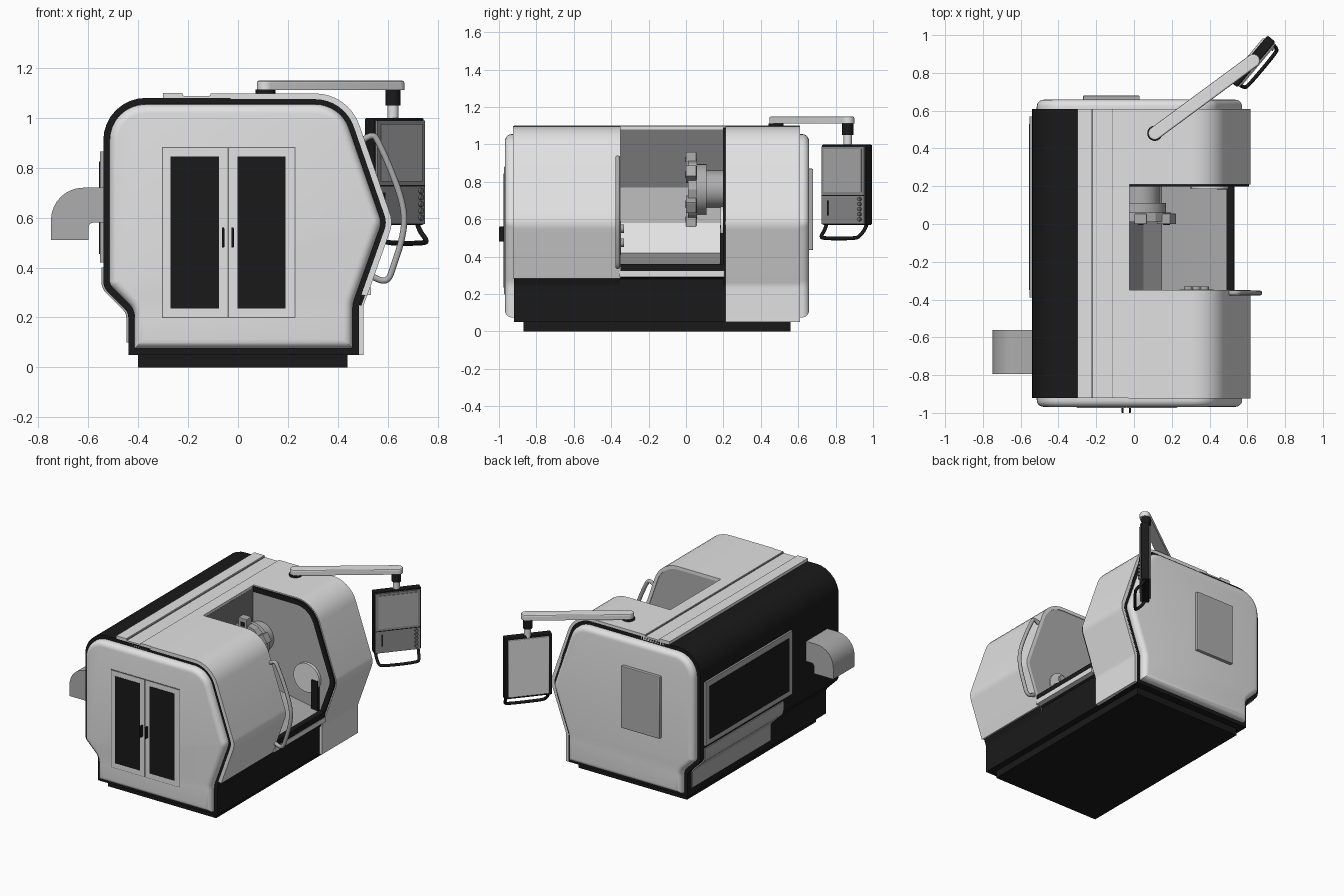
import bpy, bmesh
from math import radians, atan2, tan, cos, sin, pi
from mathutils import Vector, Matrix

if "Cube" in bpy.data.objects:
    bpy.data.objects.remove(bpy.data.objects["Cube"])


def material(name, v):
    m = bpy.data.materials.new(name)
    m.use_nodes = True
    m.diffuse_color = (v, v, v, 1)
    m.node_tree.nodes["Principled BSDF"].inputs["Base Color"].default_value = (v, v, v, 1)
    return m


LIGHT = material("light grey paint", 0.76)
BLACK = material("black paint", 0.01)
MID = material("mid grey metal", 0.42)
KEYPAD = material("keypad grey", 0.27)
DARK = material("dark grey panel", 0.18)


def finish(name, bm, mats):
    bmesh.ops.recalc_face_normals(bm, faces=bm.faces[:])
    me = bpy.data.meshes.new(name)
    bm.to_mesh(me)
    bm.free()
    ob = bpy.data.objects.new(name, me)
    bpy.context.collection.objects.link(ob)
    for m in mats if isinstance(mats, list) else [mats]:
        me.materials.append(m)
    bpy.ops.object.select_all(action='DESELECT')
    ob.select_set(True)
    bpy.context.view_layer.objects.active = ob
    bpy.ops.object.shade_smooth_by_angle(angle=radians(20))
    return ob


def rounded(corners, off=0.0, closed=True, steps=8):
    """Clockwise corner list (x, z, radius) -> offset path with rounded corners."""
    n = len(corners)
    P = [Vector(c[:2]) for c in corners]
    out = []
    for i, p in enumerate(P):
        d1 = (p - P[i - 1]).normalized()
        d2 = (P[(i + 1) % n] - p).normalized()
        if not closed and i == 0:
            d1 = d2
        if not closed and i == n - 1:
            d2 = d1
        n1, n2 = Vector((-d1.y, d1.x)), Vector((-d2.y, d2.x))
        c = p + (n1 + n2) * off / (1 + n1.dot(n2))
        turn = atan2(d1.x * d2.y - d1.y * d2.x, d1.dot(d2))
        side = 1 if turn < 0 else -1
        if corners[i][2] == 0 or abs(turn) < 0.01:
            out.append(c)
            continue
        r = max(corners[i][2] + side * off, 0.006)
        centre = c - d1 * r * tan(abs(turn) / 2) - n1 * side * r
        for k in range(steps + 1):
            out.append(centre + Matrix.Rotation(turn * k / steps, 2) @ n1 * side * r)
    return out


def loft(name, rings, mats, rule=None):
    """Rings are (2D path, y) pairs of equal length, bridged and capped."""
    bm = bmesh.new()
    V = [[bm.verts.new((p[0], y, p[1])) for p in path] for path, y in rings]
    n = len(V[0])
    for a, b in zip(V, V[1:]):
        for i in range(n):
            bm.faces.new((a[i], a[(i + 1) % n], b[(i + 1) % n], b[i]))
    bm.faces.new(V[0])
    bm.faces.new(V[-1])
    if rule:
        bm.normal_update()
        for f in bm.faces:
            f.material_index = rule(f)
    return finish(name, bm, mats)


def prism(name, path, y0, y1, mats, rule=None):
    return loft(name, [(path, y0), (path, y1)], mats, rule)


def box(name, lo, hi, mat, bevel=0.0):
    bm = bmesh.new()
    bmesh.ops.create_cube(bm, size=1)
    for v in bm.verts:
        v.co = [(a + b) / 2 + c * (b - a) for a, b, c in zip(lo, hi, v.co)]
    if bevel:
        bmesh.ops.bevel(bm, geom=bm.edges[:], offset=bevel, segments=2, affect='EDGES', profile=0.5)
    return finish(name, bm, mat)


def cylinder(name, a, b, r, mat, sides=32):
    a, b = Vector(a), Vector(b)
    bm = bmesh.new()
    bmesh.ops.create_cone(bm, cap_ends=True, segments=sides, radius1=r, radius2=r, depth=(b - a).length)
    rot = (b - a).to_track_quat('Z', 'Y').to_matrix().to_4x4()
    bm.transform(Matrix.Translation((a + b) / 2) @ rot)
    return finish(name, bm, mat)


def tube(name, pts, r, mat):
    cu = bpy.data.curves.new(name, 'CURVE')
    cu.dimensions = '3D'
    cu.bevel_depth, cu.bevel_resolution, cu.use_fill_caps = r, 3, True
    sp = cu.splines.new('NURBS')
    sp.points.add(len(pts) - 1)
    for p, q in zip(sp.points, pts):
        p.co = (*q, 1)
    sp.order_u, sp.use_endpoint_u, sp.resolution_u = 3, True, 6
    ob = bpy.data.objects.new(name, cu)
    bpy.context.collection.objects.link(ob)
    cu.materials.append(mat)
    return ob


# Machine cross-section
LEFT = [(-.44, .05, 0), (-.44, .22, .05), (-.54, .32, .06), (-.54, 1.08, .17)]
RIGHT = [(.43, 1.08, .17), (.603, .58, .09), (.485, .25, .1), (.485, .05, 0)]
BODY = LEFT + RIGHT
CAVITY = [(-.03, 1.08, 0), (-.03, .77, 0), (.05, .58, 0), (.145, .42, 0), (.49, .36, 0),
          (.53, .36, 0), (.53, .32, 0), (.485, .28, 0), (.485, .05, 0)]


# Body in three lengths, with the work area open in the middle
def cavity_faces(f):
    c = f.calc_center_median()
    if abs(f.normal.y) > .5 or c.x < -.035 or c.x > .48 or c.z < .34:
        return 0
    return 2 if .04 < c.x < .14 else 1


front = prism("body_front", rounded(BODY), -.92, -.355, [BLACK, MID], lambda f: f.calc_center_median().y > -.36)
rear = prism("body_rear", rounded(BODY), .205, .61, [BLACK, MID], lambda f: f.calc_center_median().y < .21)
prism("body_middle", rounded(LEFT + CAVITY), -.355, .205, [BLACK, MID, LIGHT], cavity_faces)
box("work_area_upper_panel", (-.035, -.352, .77), (-.024, .2, 1.08), DARK)
box("sill", (.47, -.355, .29), (.534, .205, .322), LIGHT)
box("base_plinth", (-.4, -.87, 0), (.44, .56, .06), BLACK)

# End caps with rounded rims
for name, y, s in (("front_end_cap", -.92, -1), ("rear_end_cap", .61, 1)):
    rings = [(rounded(BODY, -.025), y - s * .02), (rounded(BODY, -.025), y + s * .012)]
    for k in range(1, 6):
        a = k * pi / 10
        rings.append((rounded(BODY, -.025 - .036 * (1 - cos(a))), y + s * (.012 + .036 * sin(a))))
    loft(name, rings, LIGHT)


# Shell covers wrapped over the right side
def cover(name, corners, y0, y1, mat, inner=-.005, outer=.018):
    path = rounded(corners, outer, False) + rounded(corners, inner, False)[::-1]
    return prism(name, path, y0, y1, mat)


TOP = [(-.03, 1.08, 0)]
cover("rear_cover", TOP + RIGHT, .21, .61, LIGHT)
cover("rear_cover_seal", TOP + RIGHT[:2] + [(.485, .25, 0)], .198, .21, BLACK, -.025, .01)
cover("sliding_door", TOP + RIGHT[:2] + [(.5, .29, 0)], -.925, -.35, LIGHT)

# Roof strips with a shallow channel
for name, x0, x1, z in (("roof_strip_outer", -.3, -.222, 1.1), ("roof_channel", -.222, -.11, 1.088),
                        ("roof_strip_inner", -.11, -.025, 1.098)):
    box(name, (x0, -.92, 1.06), (x1, .61, z), LIGHT)
for x in (-.222, -.11):
    box("roof_seam", (x - .004, -.92, 1.07), (x + .004, .61, 1.0905), DARK)

# Sliding door handle
tube("door_handle", [(.5, -.365, .91), (.54, -.365, .94), (.565, -.365, .9), (.61, -.365, .8), (.655, -.365, .68),
                     (.67, -.365, .59), (.655, -.365, .5), (.625, -.365, .41), (.605, -.365, .35),
                     (.57, -.365, .345), (.53, -.365, .37)], .013, MID)

# Front double doors
box("front_door_outline", (-.305, -.971, .197), (.23, -.96, .883), DARK)
for x0, x1, w0 in ((-.301, -.042, -.27), (-.036, .226, -.003)):
    box("front_door_leaf", (x0, -.973, .201), (x1, -.96, .879), LIGHT)
    box("front_door_window", (w0, -.975, .235), (w0 + .193, -.96, .845), BLACK)
for x in (-.06, -.022):
    box("front_door_handle", (x - .005, -1, .48), (x + .005, -.97, .56), BLACK, .003)

# Rear service panel
box("rear_panel", (-.27, .64, .435), (.03, .68, .87), MID, .006)

# Left side window, frame and lower panel
box("side_window_frame", (-.553, -.39, .42), (-.53, .57, .865), MID)
box("side_window", (-.557, -.35, .455), (-.53, .53, .825), BLACK)
SKIRT = [(-.44, .1, 0), (-.44, .22, .05), (-.54, .32, .06), (-.54, .4, 0)]
prism("side_lower_panel", rounded(SKIRT, .008, False) + rounded(SKIRT, -.005, False)[::-1], -.3, .57, MID)

# Chip chute
prism("chip_chute", rounded([(-.75, .51, 0), (-.75, .72, .13), (-.52, .72, 0), (-.52, .58, 0),
                             (-.6, .58, .02), (-.6, .51, 0)]), -.795, -.56, MID)

# Tool turret with square tool blocks around its rim
TX, TZ = .035, .76
cylinder("turret_disc", (TX, .01, TZ), (TX, .06, TZ), .16, MID, 12)
cylinder("turret_hub", (TX, .06, TZ), (TX, .11, TZ), .135, MID)
cylinder("turret_shaft", (TX, .1, TZ), (TX, .21, TZ), .1, MID)
for k in range(4):
    spin = Matrix.Translation((TX, 0, TZ)) @ Matrix.Rotation(radians(60 * k), 4, 'Y')
    for ob in (box("tool_block", (-.033, 0, .12), (.033, .055, .2), MID, .004),
               box("tool_socket", (-.014, -.004, .145), (.014, .003, .173), BLACK)):
        ob.matrix_world = spin

# Chucks facing each other across the work area
cylinder("main_chuck", (.4, .185, .57), (.4, .21, .57), .1, LIGHT)
cylinder("opposite_chuck", (.33, -.37, .5), (.33, -.347, .5), .09, LIGHT)
for k in range(3):
    a = radians(120 * k + 90)
    c = (.33 + .05 * cos(a), .5 + .05 * sin(a))
    cylinder("chuck_jaw", (c[0], -.35, c[1]), (c[0], -.332, c[1]), .023, MID, 16)
box("work_area_side_guard", (.44, .182, .36), (.49, .204, .57), BLACK)

# Swinging arm: a capsule between its two pivots
A, B = Vector((.11, .48, 0)), Vector((.632, .865, 0))
bm = bmesh.new()
angle = atan2(B.y - A.y, B.x - A.x)
ring = []
for centre, start in ((B, -pi / 2), (A, pi / 2)):
    for k in range(13):
        t = angle + start + pi * k / 12
        ring.append(bm.verts.new((centre.x + .035 * cos(t), centre.y + .035 * sin(t), 1.112)))
base = bm.faces.new(ring)
top = bmesh.ops.extrude_face_region(bm, geom=[base])["geom"]
bmesh.ops.translate(bm, verts=[g for g in top if isinstance(g, bmesh.types.BMVert)], vec=(0, 0, .037))
rim = [e for e in bm.edges if all(v.co.z > 1.14 for v in e.verts)]
bmesh.ops.bevel(bm, geom=rim, offset=.008, segments=2, affect='EDGES', profile=.5)
finish("swing_arm", bm, LIGHT)
cylinder("arm_pivot", (A.x, A.y, 1.09), (A.x, A.y, 1.113), .04, BLACK)
cylinder("arm_end_joint", (B.x - .01, B.y, 1.05), (B.x - .01, B.y, 1.113), .03, BLACK)
cylinder("pendant_post", (B.x - .01, B.y, .98), (B.x - .01, B.y, 1.05), .022, LIGHT)

# Control pendant, built square then turned to face the operator
pendant = [
    box("pendant_housing", (-.157, -.025, .57), (.157, .028, 1.0), BLACK, .008),
    box("pendant_back", (-.135, .02, .585), (.135, .038, .985), LIGHT, .005),
    box("pendant_face", (-.148, -.034, .575), (.148, -.02, .99), KEYPAD),
    box("pendant_screen", (-.13, -.038, .745), (.13, -.03, .975), MID),
    box("pendant_seam", (-.148, -.035, .725), (.148, -.03, .73), BLACK),
    box("pendant_slot", (-.11, -.036, .62), (-.1, -.03, .7), BLACK),
    tube("pendant_handle", [(-.14, 0, .58), (-.14, -.01, .55), (-.135, -.055, .51), (-.115, -.065, .497),
                            (.115, -.065, .497), (.135, -.055, .51), (.14, -.01, .55), (.14, 0, .58)], .01, BLACK)]
for k in range(5):
    z = .6 + .027 * k
    pendant.append(cylinder("pendant_button", (.12, -.045, z), (.12, -.03, z), .011, DARK, 16))
for ob in pendant:
    ob.matrix_world = Matrix.Translation((.628, .86, 0)) @ Matrix.Rotation(radians(50), 4, 'Z')
